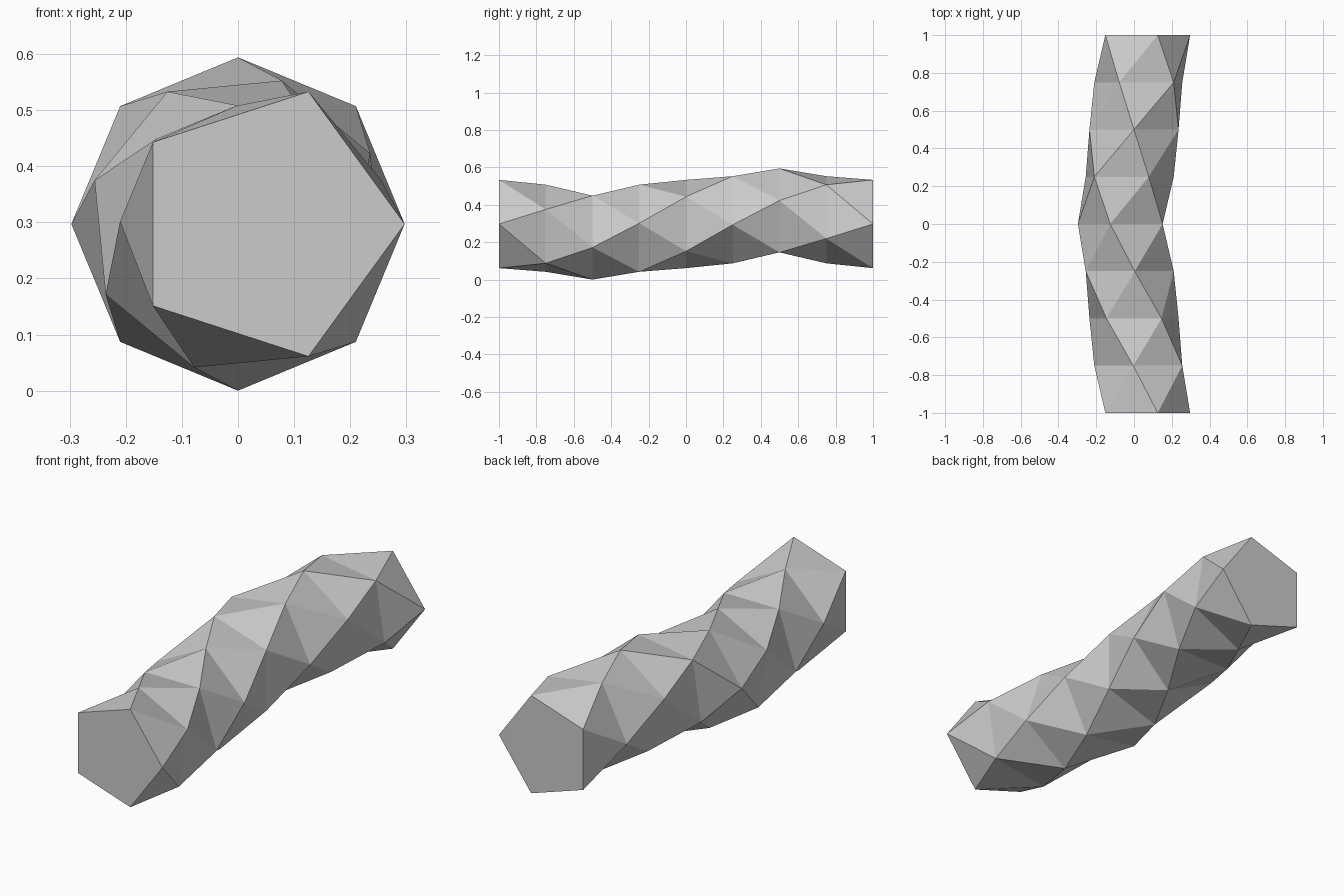
import bpy
import bmesh
from math import cos, sin, tau

cube = bpy.data.objects.get("Cube")
if cube:
    bpy.data.objects.remove(cube, do_unlink=True)

SIDES, STEPS = 5, 8        # pentagon section, twisted in eight steps
RADIUS, OFFSET = 0.248, 0.049
LENGTH, AXIS_Z = 2.0, 0.297

# Plain grey surface
grey = bpy.data.materials.new("plain_grey")
grey.use_nodes = True
colour = (0.6, 0.6, 0.6, 1)
grey.diffuse_color = colour
grey.node_tree.nodes["Principled BSDF"].inputs["Base Color"].default_value = colour


def section(bm, step):
    """One pentagon, turned about the long axis and set off from it."""
    turn = -tau * step / STEPS
    y = -LENGTH / 2 + LENGTH * step / STEPS
    ring = []
    for k in range(SIDES):
        a = turn + tau * k / SIDES
        x = OFFSET * cos(turn) + RADIUS * cos(a)
        z = AXIS_Z + OFFSET * sin(turn) + RADIUS * sin(a)
        ring.append(bm.verts.new((x, y, z)))
    return ring


# Twisted pentagonal column: sections joined by bands of triangles
bm = bmesh.new()
rings = [section(bm, i) for i in range(STEPS + 1)]
for near, far in zip(rings, rings[1:]):
    for k in range(SIDES):
        n = (k + 1) % SIDES
        bm.faces.new((near[k], far[k], far[n]))
        bm.faces.new((near[k], far[n], near[n]))

# End caps
bm.faces.new(rings[0])
bm.faces.new(rings[-1])
bmesh.ops.recalc_face_normals(bm, faces=bm.faces[:])

mesh = bpy.data.meshes.new("twisted_column")
bm.to_mesh(mesh)
bm.free()
mesh.materials.append(grey)
column = bpy.data.objects.new("twisted_column", mesh)
bpy.context.collection.objects.link(column)
